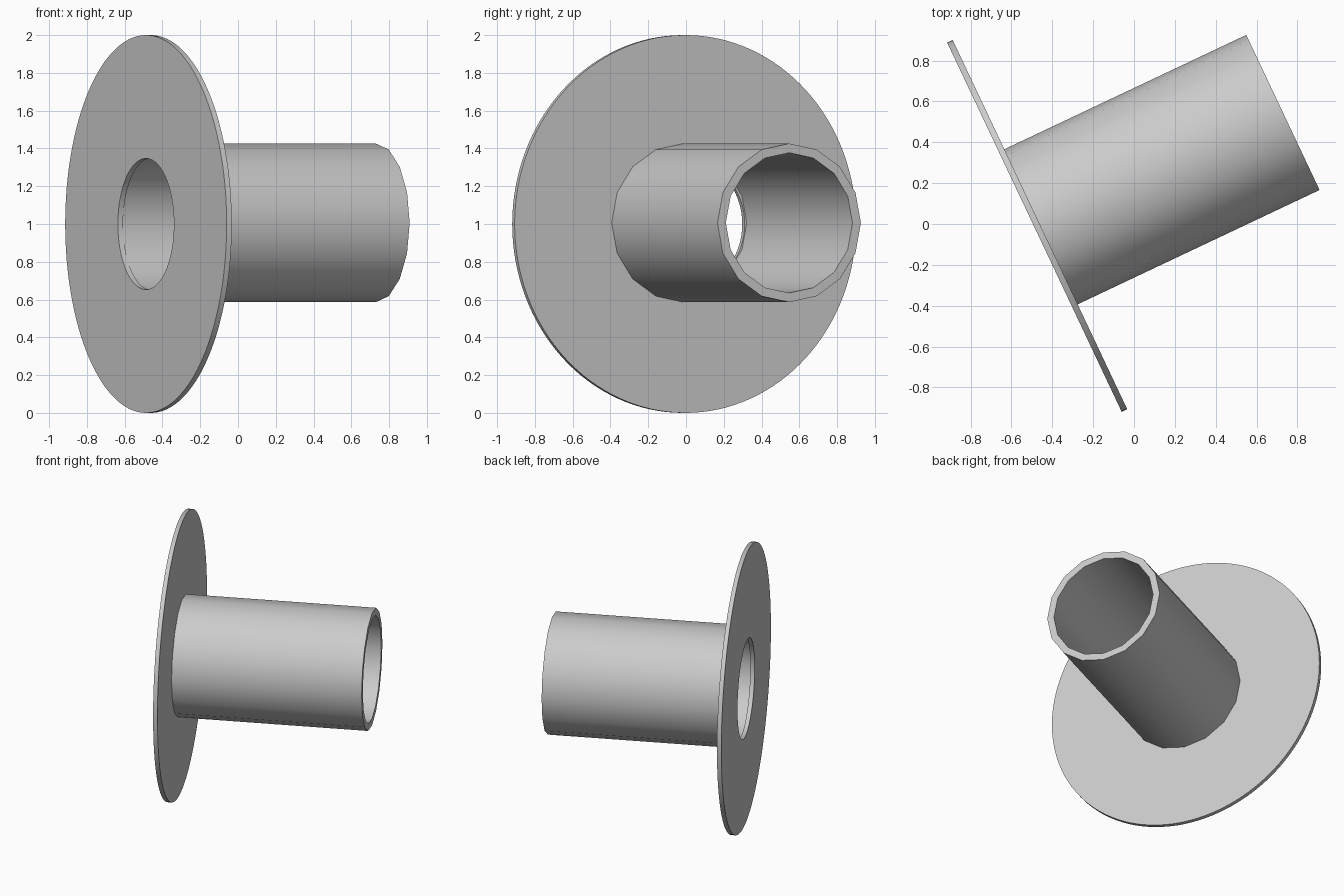
import bpy, bmesh
from math import sin, cos, tau, radians

if "Cube" in bpy.data.objects:
    bpy.data.objects.remove(bpy.data.objects["Cube"])

ANGLE = radians(25.3)  # heading of the shared axis in the ground plane


def ring(name, centre, length, outer, inner, sides):
    """Hollow cylinder starting at centre and running along the tilted axis."""
    bm = bmesh.new()
    profile = [(0, inner), (0, outer), (length, outer), (length, inner)]
    loops = []
    for x, r in profile:
        loops.append([bm.verts.new((x, r * sin(tau * i / sides), r * cos(tau * i / sides)))
                      for i in range(sides)])
    for k in range(4):
        a, b = loops[k], loops[(k + 1) % 4]
        for i in range(sides):
            j = (i + 1) % sides
            bm.faces.new((a[i], a[j], b[j], b[i]))
    bmesh.ops.recalc_face_normals(bm, faces=bm.faces)
    mesh = bpy.data.meshes.new(name)
    bm.to_mesh(mesh)
    bm.free()
    obj = bpy.data.objects.new(name, mesh)
    bpy.context.collection.objects.link(obj)
    obj.location = centre
    obj.rotation_euler.z = ANGLE
    bpy.ops.object.select_all(action='DESELECT')
    obj.select_set(True)
    bpy.context.view_layer.objects.active = obj
    bpy.ops.object.shade_smooth_by_angle(angle=radians(30))
    return obj


# Thin round plate with a hole
ring("flange_disc", (-0.4875, -0.016, 1.0), 0.03, 1.0, 0.347, 128)

# Sixteen-sided open tube on the back of the plate
ring("tube", (-0.456, -0.014, 1.006), 1.311, 0.42, 0.371, 16)
